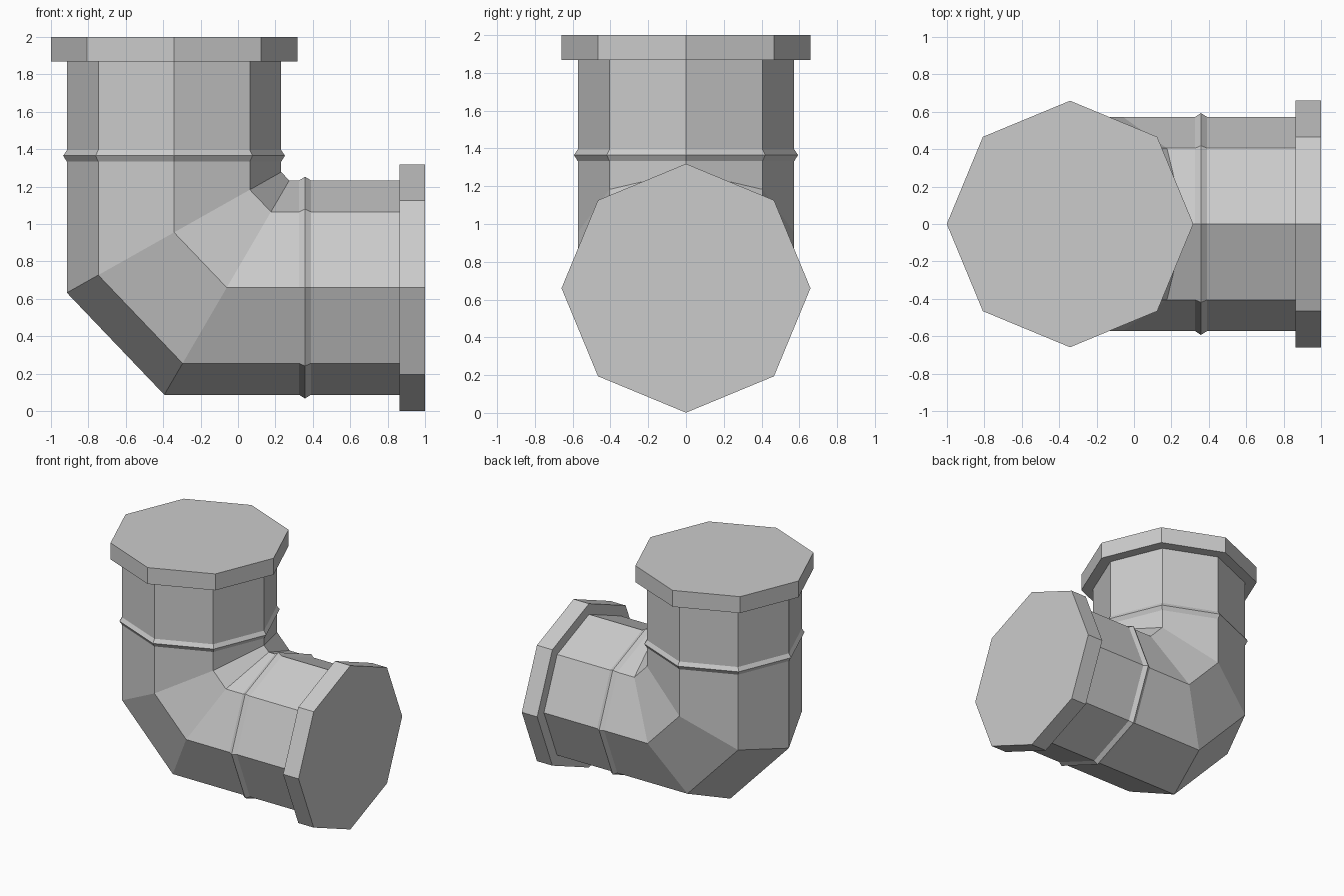
import bpy, bmesh
from math import cos, sin, pi

if "Cube" in bpy.data.objects:
    bpy.data.objects.remove(bpy.data.objects["Cube"])

SIDES = 8
CX, CZ = -0.342, 0.66     # axis of upright leg (x) and of level leg (z)
R, RIB, FLANGE = 0.573, 0.593, 0.659


def ring(leg, pos, r, slope=0.0):
    """Octagonal cross-section; u points to the inside of the bend."""
    pts = []
    for k in range(SIDES):
        u, v = r * cos(2 * pi * k / SIDES), r * sin(2 * pi * k / SIDES)
        along = pos + slope * u
        pts.append((CX + u, v, along) if leg == "up" else (along, v, CZ + u))
    return pts


def loft(name, rings):
    """Skin a list of rings and cap both ends."""
    bm = bmesh.new()
    loops = [[bm.verts.new(p) for p in r] for r in rings]
    for a, b in zip(loops, loops[1:]):
        for i in range(SIDES):
            j = (i + 1) % SIDES
            bm.faces.new((a[i], a[j], b[j], b[i]))
    bm.faces.new(loops[0])
    bm.faces.new(loops[-1])
    bmesh.ops.recalc_face_normals(bm, faces=bm.faces)
    mesh = bpy.data.meshes.new(name)
    bm.to_mesh(mesh)
    bm.free()
    bpy.context.collection.objects.link(bpy.data.objects.new(name, mesh))


# Elbow pipe: upright leg, rib, two mitred bend sections, rib, level leg
loft("elbow_pipe", [
    ring("up", 1.868, R),
    ring("up", 1.395, R), ring("up", 1.365, RIB), ring("up", 1.333, R),
    ring("up", 0.955, R, 0.563),
    ring("level", -0.06, R, 0.583),
    ring("level", 0.327, R), ring("level", 0.358, RIB), ring("level", 0.39, R),
    ring("level", 0.863, R),
])

# End flanges
loft("top_flange", [ring("up", 1.868, FLANGE), ring("up", 2.0, FLANGE)])
loft("side_flange", [ring("level", 0.863, FLANGE), ring("level", 1.0, FLANGE)])
